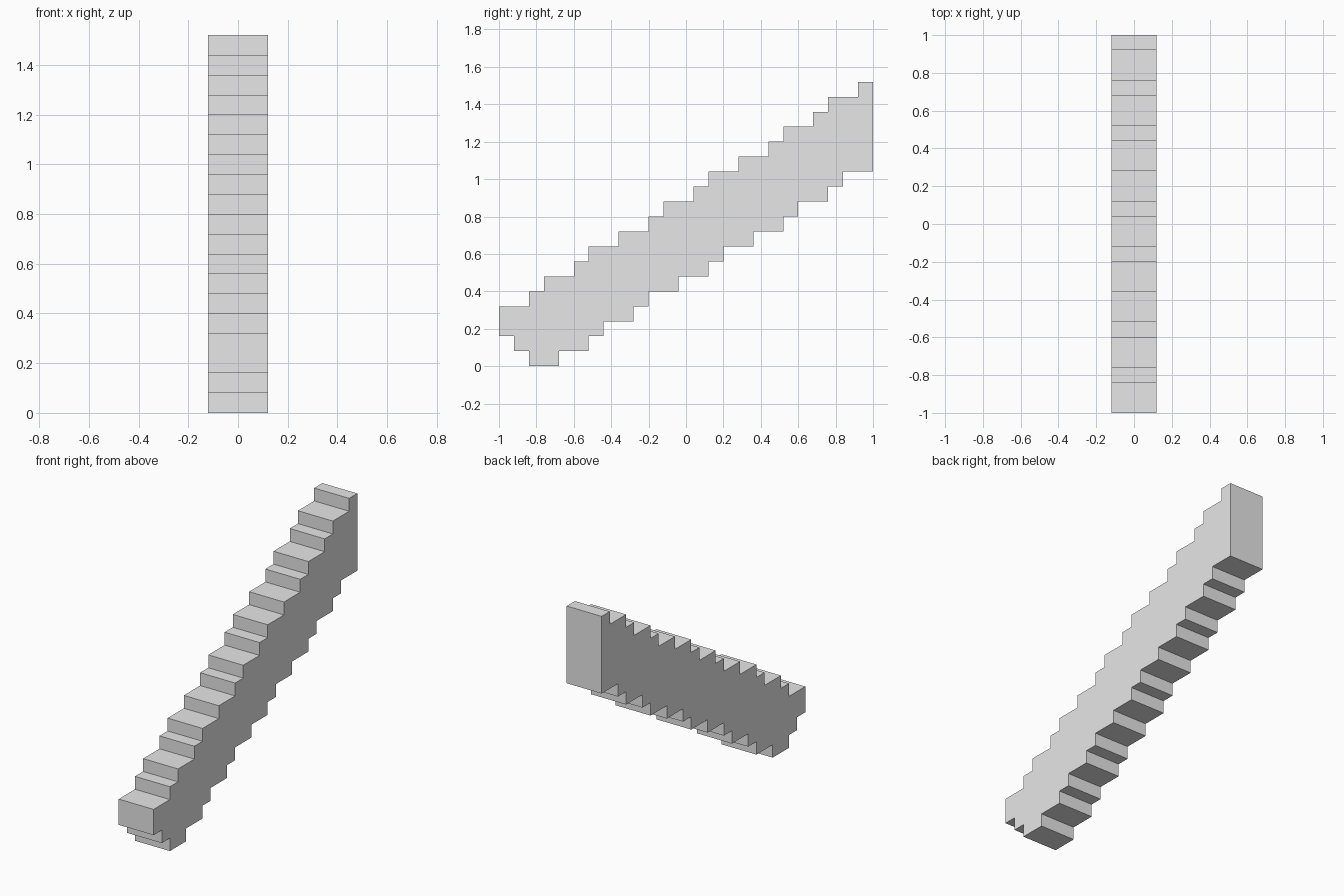
import bpy
import bmesh

cube = bpy.data.objects.get("Cube")
if cube:
    bpy.data.objects.remove(cube, do_unlink=True)

STEP = 0.08          # height of every step and width of one column
HALF_WIDTH = 0.12

# Plain grey material
grey = bpy.data.materials.new("plain_grey")
grey.use_nodes = True
color = (0.8, 0.8, 0.8, 1)
grey.diffuse_color = color
grey.node_tree.nodes["Principled BSDF"].inputs["Base Color"].default_value = color


def staircase(treads, levels):
    """Corner points of a stepped line, from tread lengths and their levels."""
    points, y = [], -1.0
    for length, level in zip(treads, levels):
        points.append((y, level * STEP))
        y += length * STEP
        points.append((y, level * STEP))
    return points


# Upper and lower stepped edges, tread lengths counted in columns
upper = staircase([int(c) for c in "2121221212212121"], range(4, 20))
lower = staircase([int(c) for c in "1122121221221212"], [2, 1, *range(14)])

# Side outline extruded across the width
bm = bmesh.new()
outline = lower + upper[::-1]
face = bm.faces.new([bm.verts.new((-HALF_WIDTH, y, z)) for y, z in outline])
result = bmesh.ops.extrude_face_region(bm, geom=[face])
moved = [v for v in result["geom"] if isinstance(v, bmesh.types.BMVert)]
bmesh.ops.translate(bm, verts=moved, vec=(2 * HALF_WIDTH, 0, 0))
bmesh.ops.recalc_face_normals(bm, faces=bm.faces)

mesh = bpy.data.meshes.new("stepped_beam")
bm.to_mesh(mesh)
bm.free()
mesh.materials.append(grey)
beam = bpy.data.objects.new("stepped_beam", mesh)
bpy.context.collection.objects.link(beam)
